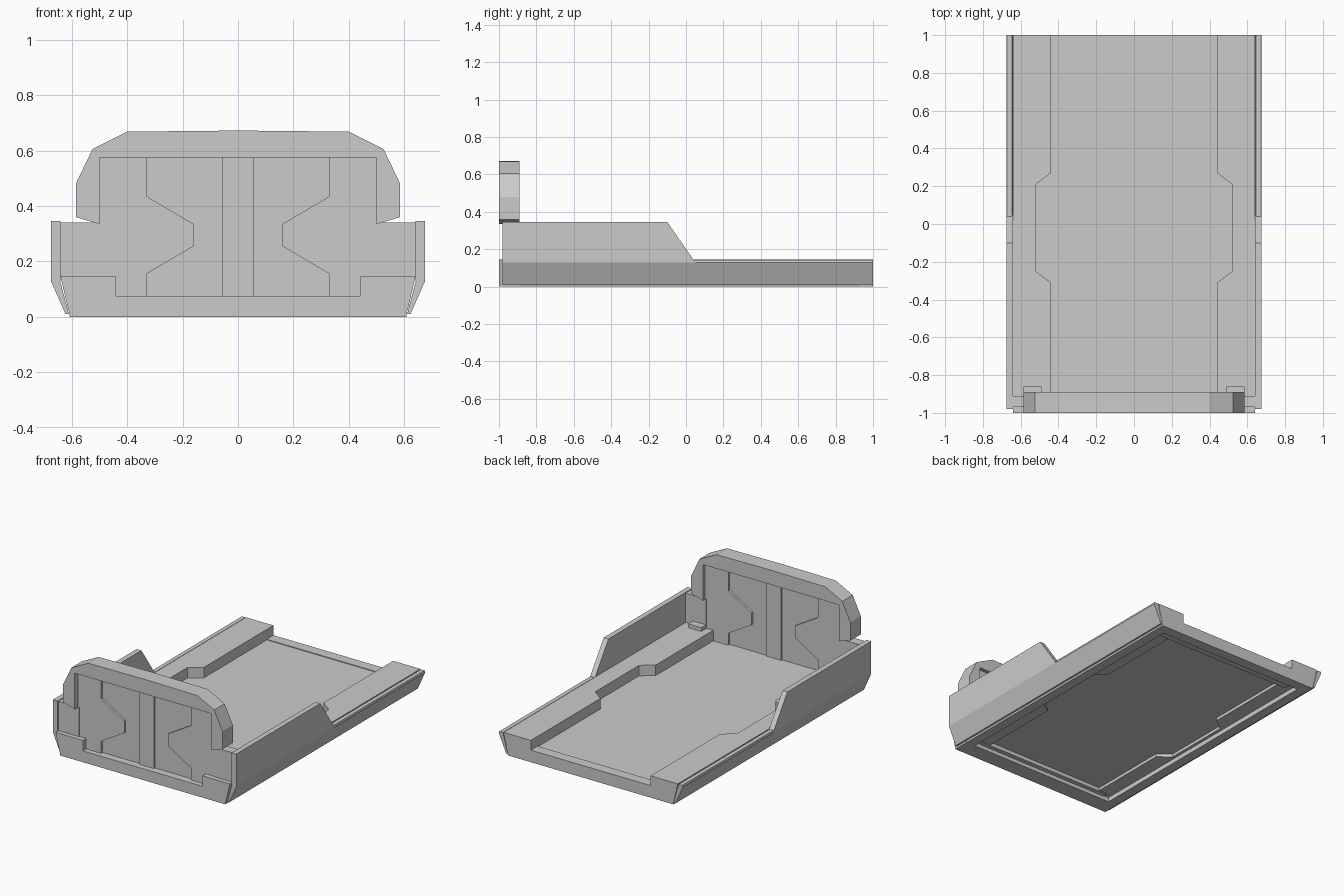
import bpy, bmesh

if "Cube" in bpy.data.objects:
    bpy.data.objects.remove(bpy.data.objects["Cube"])


def loft(name, loops):
    """Solid between two matching point loops."""
    bm = bmesh.new()
    a, b = [[bm.verts.new(p) for p in loop] for loop in loops]
    n = len(a)
    bm.faces.new(a)
    bm.faces.new(b[::-1])
    for i in range(n):
        j = (i + 1) % n
        bm.faces.new((a[i], b[i], b[j], a[j]))
    bmesh.ops.recalc_face_normals(bm, faces=bm.faces)
    me = bpy.data.meshes.new(name)
    bm.to_mesh(me)
    bm.free()
    ob = bpy.data.objects.new(name, me)
    bpy.context.collection.objects.link(ob)
    return ob


def extrude_y(name, xz, y0, y1):
    return loft(name, [[(x, y, z) for x, z in xz] for y in (y0, y1)])


def box(name, x0, x1, y0, y1, z0, z1):
    return extrude_y(name, [(x0, z0), (x1, z0), (x1, z1), (x0, z1)], y0, y1)


def mirrored(ob):
    """Mirror a right-hand part across x = 0."""
    m = ob.modifiers.new("mirror", 'MIRROR')
    m.use_mirror_merge = False
    m.use_clip = False
    return ob


# Floor plate, rear lip and front sill
box("floor", -0.53, 0.53, -0.95, 0.95, 0.05, 0.075)
box("rear_lip", -0.607, 0.607, 0.93, 1.0, 0.0, 0.08)
box("front_sill", -0.607, 0.607, -1.0, -0.89, 0.0, 0.075)

# Side rails with a notched inner edge and a sloped outer face
inner = [(0.44, 1.0), (0.44, 0.27), (0.52, 0.21),
         (0.52, -0.25), (0.44, -0.31), (0.44, -1.0)]
mirrored(loft("side_rail", [
    [(x, y, z) for x, y in inner + [(o, -1.0), (o, 1.0)]]
    for z, o in ((0.03, 0.613), (0.145, 0.64))]))

# Stepped frame under the rails
mirrored(extrude_y("under_runner", [(0.54, 0), (0.605, 0), (0.613, 0.031), (0.54, 0.031)], -1.0, 1.0))
for s in (-1, 1):
    box("under_crossbar", -0.5, 0.5, 0.91 * s - 0.05, 0.91 * s + 0.05, 0.025, 0.055)

# Outer side panels: slanted skirt and tall front section
mirrored(extrude_y("side_skirt", [
    (0.622, 0.01), (0.675, 0.13), (0.672, 0.143), (0.645, 0.143), (0.61, 0.01)], -0.98, 1.0))
wall = [(-0.98, 0.13), (-0.98, 0.345), (-0.1, 0.345), (0.05, 0.13)]
mirrored(loft("side_wall", [[(x, y, z) for y, z in wall] for x in (0.64, 0.675)]))

# Headboard arch
half = [(0.5, 0.575), (0.5, 0.335), (0.585, 0.36), (0.585, 0.48),
        (0.525, 0.605), (0.4, 0.668), (0.0, 0.672)]
arch = [(0.0, 0.575)] + half
mirrored(extrude_y("headboard_arch", arch, -1.0, -0.89))

# Shoulder walls joining the headboard to the side walls, with base ledges
mirrored(box("shoulder_wall", 0.49, 0.655, -0.97, -0.91, 0.14, 0.34))
mirrored(box("shoulder_ledge", 0.49, 0.585, -0.93, -0.86, 0.14, 0.17))

# Headboard panel with stepped wings and centre strip
box("headboard_panel", -0.51, 0.51, -0.95, -0.93, 0.07, 0.585)
wing = [(0.51, 0.07), (0.33, 0.07), (0.33, 0.155), (0.16, 0.255),
        (0.16, 0.335), (0.33, 0.435), (0.33, 0.585), (0.51, 0.585)]
mirrored(extrude_y("headboard_wing", wing, -0.965, -0.915))
box("centre_strip", -0.055, 0.055, -0.96, -0.92, 0.07, 0.585)
